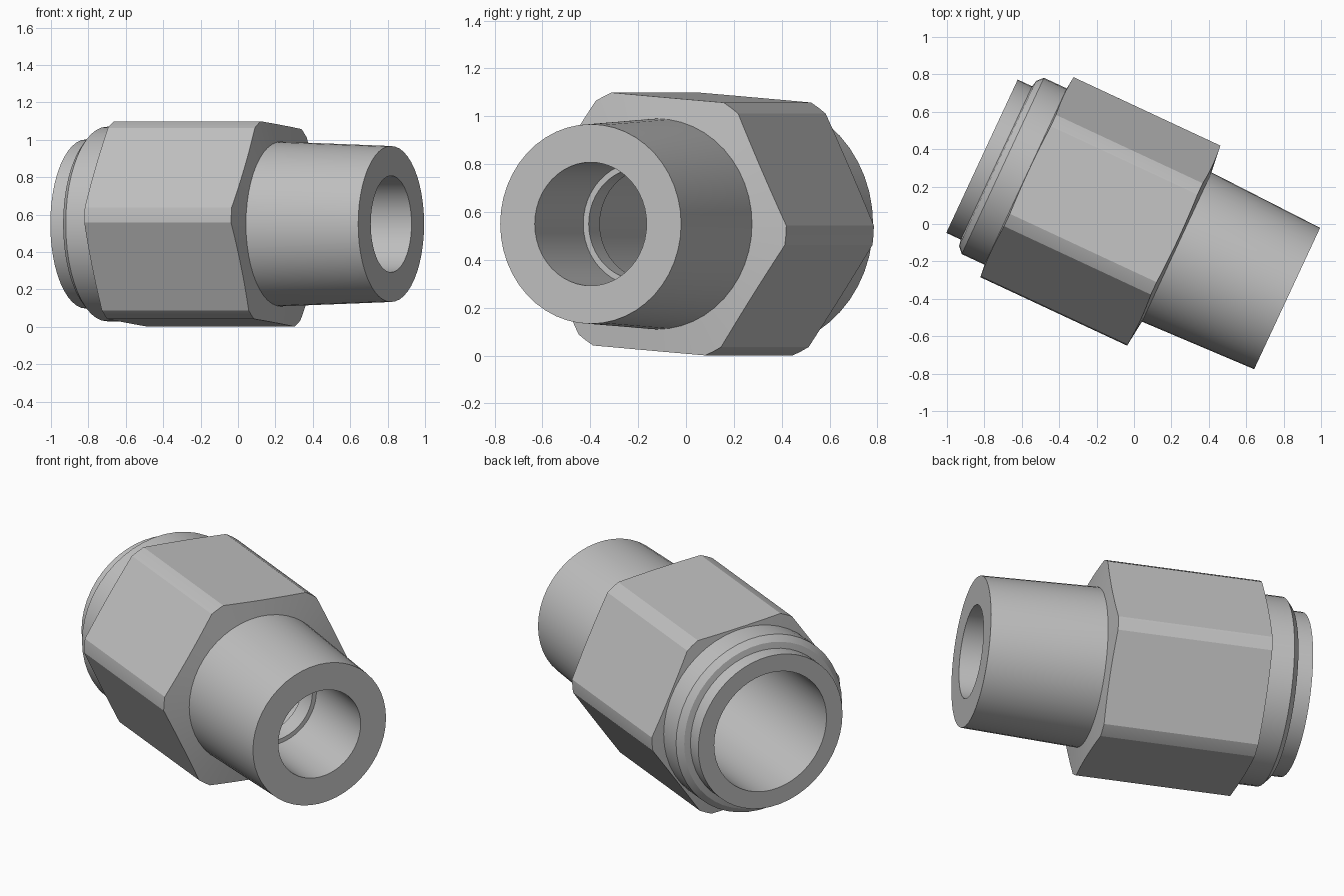
import bpy
import bmesh
from math import cos, sin, tau, radians, sqrt

if "Cube" in bpy.data.objects:
    bpy.data.objects.remove(bpy.data.objects["Cube"], do_unlink=True)

# Single metal colour
metal = bpy.data.materials.new("grey metal")
metal.use_nodes = True
colour = (0.53, 0.53, 0.53, 1)
metal.diffuse_color = colour
metal.node_tree.nodes["Principled BSDF"].inputs["Base Color"].default_value = colour


def lathe(name, profile, sides, start=0.0):
    """Turn a closed (position along axis, radius) outline around the x axis."""
    bm = bmesh.new()
    rings = []
    for k in range(sides):
        a = start + tau * k / sides
        rings.append([bm.verts.new((t, r * cos(a), r * sin(a))) for t, r in profile])
    n = len(profile)
    for k in range(sides):
        a, b = rings[k], rings[(k + 1) % sides]
        for i in range(n):
            j = (i + 1) % n
            bm.faces.new((a[i], a[j], b[j], b[i]))
    bmesh.ops.recalc_face_normals(bm, faces=bm.faces)
    mesh = bpy.data.meshes.new(name)
    bm.to_mesh(mesh)
    bm.free()
    mesh.materials.append(metal)
    obj = bpy.data.objects.new(name, mesh)
    bpy.context.collection.objects.link(obj)
    obj.location = (0.003, -0.018, 0.55)
    obj.rotation_euler.z = radians(-25)
    return obj


def select(obj):
    bpy.ops.object.select_all(action="DESELECT")
    obj.select_set(True)
    bpy.context.view_layer.objects.active = obj


# Hollow body: tapered nipple, stepped bore and grooved collar
body = lathe("fitting_body", [
    (0.9, 0.258), (0.9, 0.417), (0.2, 0.442), (-0.6, 0.442), (-0.6, 0.52),
    (-0.777, 0.52), (-0.808, 0.487), (-0.815, 0.452), (-0.9, 0.452),
    (-0.9, 0.352), (0.31, 0.352), (0.31, 0.233), (0.42, 0.233), (0.42, 0.258),
], 48)

# Hexagonal nut: turned ring with slightly coned ends, trimmed by a hexagon
nut = lathe("hex_nut", [
    (0.25, 0.43), (0.231, 0.59), (-0.635, 0.59), (-0.652, 0.43),
], 96, radians(-4.6))
corner = 0.53 * 2 / sqrt(3)
trim = lathe("hex_trim", [
    (0.5, 0.3), (0.5, corner), (-0.9, corner), (-0.9, 0.3),
], 6, radians(-4.6))
trim.hide_render = True
bpy.context.view_layer.update()

select(nut)
cut = nut.modifiers.new("hex_flats", "BOOLEAN")
cut.operation = "INTERSECT"
cut.solver = "EXACT"
cut.object = trim
bpy.ops.object.modifier_apply(modifier=cut.name)
bpy.data.objects.remove(trim, do_unlink=True)

for part in (body, nut):
    select(part)
    bpy.ops.object.shade_smooth_by_angle(angle=radians(20))
